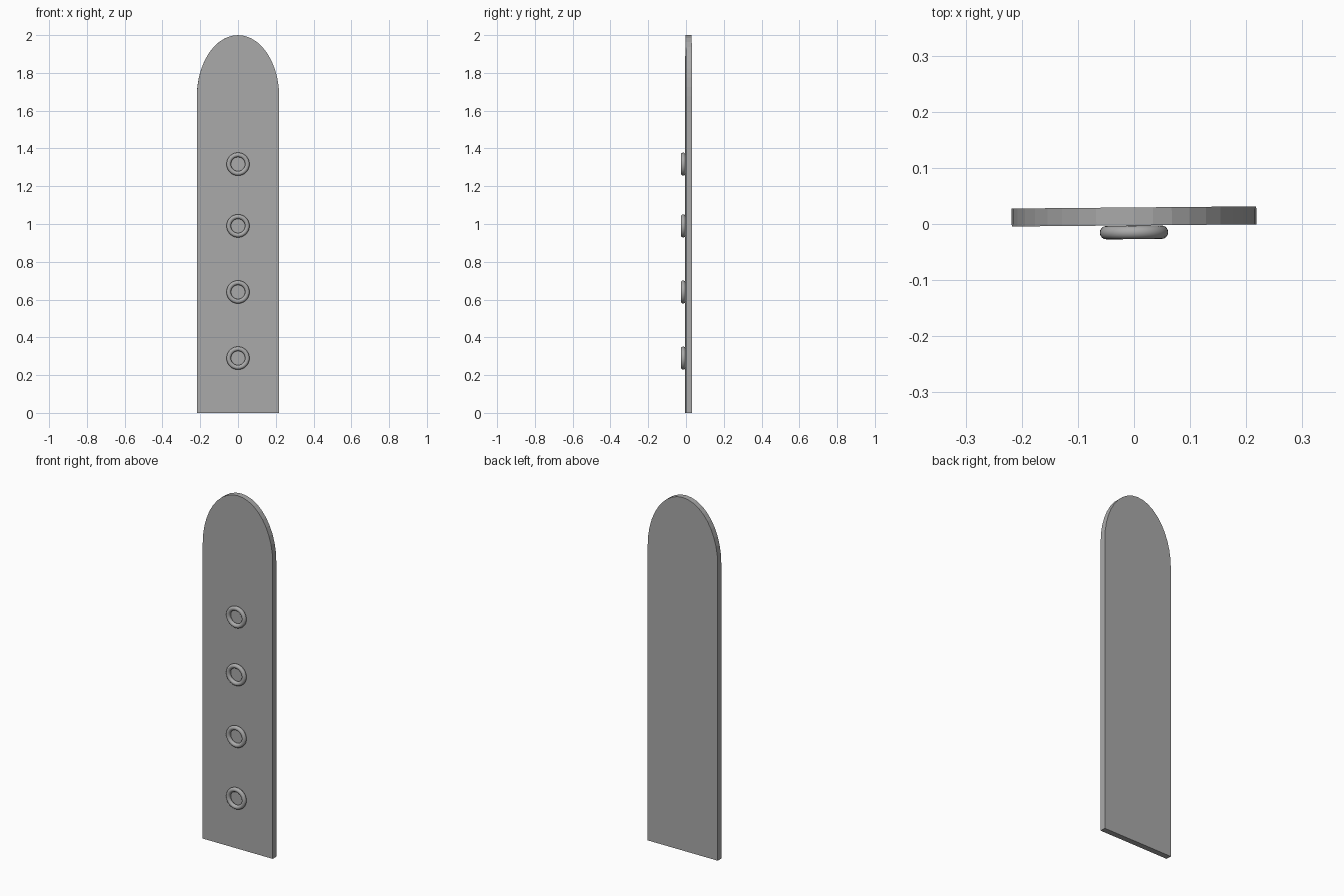
import bpy, bmesh, math

if "Cube" in bpy.data.objects:
    bpy.data.objects.remove(bpy.data.objects["Cube"])

TILT = 0.009  # slight turn about the vertical axis

grey = bpy.data.materials.new("plain grey")
grey.diffuse_color = (0.4, 0.4, 0.4, 1)
grey.use_nodes = True
grey.node_tree.nodes["Principled BSDF"].inputs["Base Color"].default_value = grey.diffuse_color


def smooth(obj, angle):
    bpy.ops.object.select_all(action='DESELECT')
    obj.select_set(True)
    bpy.context.view_layer.objects.active = obj
    bpy.ops.object.shade_smooth_by_angle(angle=math.radians(angle))


# Flat plate: straight sides with a half-ellipse top
W, SHOULDER, RISE, THICK, SEG = 0.218, 1.675, 0.325, 0.032, 20
outline = [(-W, 0), (W, 0)]
outline += [(W * math.cos(math.pi * i / SEG), SHOULDER + RISE * math.sin(math.pi * i / SEG))
            for i in range(SEG + 1)]
bm = bmesh.new()
face = bm.faces.new([bm.verts.new((x, -THICK / 2, z)) for x, z in outline])
ext = bmesh.ops.extrude_face_region(bm, geom=[face])
bmesh.ops.translate(bm, vec=(0, THICK, 0),
                    verts=[v for v in ext["geom"] if isinstance(v, bmesh.types.BMVert)])
bmesh.ops.recalc_face_normals(bm, faces=bm.faces)
mesh = bpy.data.meshes.new("plate")
bm.to_mesh(mesh)
bm.free()
plate = bpy.data.objects.new("plate", mesh)
bpy.context.collection.objects.link(plate)
plate.location.y = 0.0135
plate.rotation_euler.z = TILT
mesh.materials.append(grey)

# Column of raised rings on the front
for i, z in enumerate((0.29, 0.64, 0.99, 1.317)):
    bpy.ops.mesh.primitive_torus_add(
        major_radius=0.049, minor_radius=0.012, major_segments=40, minor_segments=16,
        location=(0, -0.015, z), rotation=(math.pi / 2, 0, TILT))
    ring = bpy.context.object
    ring.name = f"ring_{i + 1}"
    ring.data.materials.append(grey)
    smooth(ring, 40)
